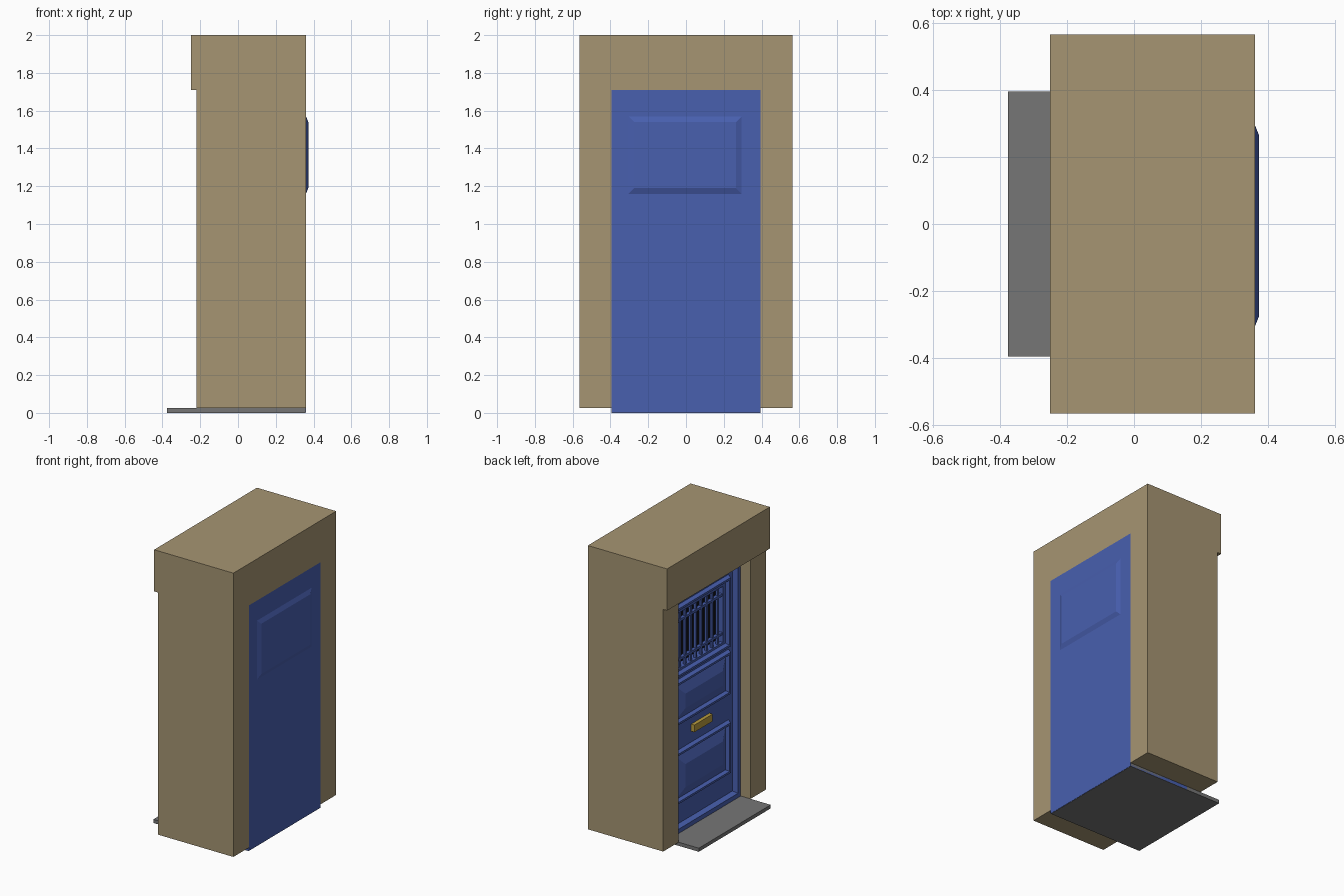
import bpy, bmesh

if "Cube" in bpy.data.objects:
    bpy.data.objects.remove(bpy.data.objects["Cube"])


def material(name, rgb):
    m = bpy.data.materials.new(name)
    m.diffuse_color = (*rgb, 1)
    m.use_nodes = True
    m.node_tree.nodes["Principled BSDF"].inputs["Base Color"].default_value = m.diffuse_color
    return m


STONE = material("sandstone", (0.38, 0.30, 0.17))
BLUE = material("blue_paint", (0.065, 0.115, 0.43))
BRASS = material("brass", (0.48, 0.33, 0.05))
BLACK = material("dark_glass", (0.005, 0.005, 0.007))
GREY = material("step_stone", (0.18, 0.18, 0.18))


def finish(name, bm, mat):
    bmesh.ops.recalc_face_normals(bm, faces=bm.faces)
    me = bpy.data.meshes.new(name)
    bm.to_mesh(me)
    bm.free()
    me.materials.append(mat)
    ob = bpy.data.objects.new(name, me)
    bpy.context.collection.objects.link(ob)
    return ob


def loft(name, rect, steps, mat, ring=False):
    """Stack rectangles (y0, y1, z0, z1), each shrunk by inset at depth x."""
    y0, y1, z0, z1 = rect
    bm = bmesh.new()
    loops = [[bm.verts.new((x, y, z)) for y, z in
              ((y0 + i, z0 + i), (y1 - i, z0 + i), (y1 - i, z1 - i), (y0 + i, z1 - i))]
             for x, i in steps]
    pairs = list(zip(loops, loops[1:]))
    if ring:
        pairs.append((loops[-1], loops[0]))
    else:
        bm.faces.new(loops[0])
        bm.faces.new(loops[-1])
    for a, b in pairs:
        for k in range(4):
            n = (k + 1) % 4
            bm.faces.new((a[k], a[n], b[n], b[k]))
    return finish(name, bm, mat)


def box(name, x0, x1, rect, mat):
    return loft(name, rect, [(x0, 0), (x1, 0)], mat)


def moulding(name, rect, w=0.035, base=-0.11, top=-0.135):
    return loft(name, rect, [(base, 0), (top, w * .3), (top, w * .7), (base, w)], BLUE, True)


# Stone surround: arch-shaped wall profile in y-z, then the projecting lintel
bm = bmesh.new()
profile = [(-.565, .025), (-.395, .025), (-.395, 1.71), (.395, 1.71),
           (.395, .025), (.565, .025), (.565, 2), (-.565, 2)]
face = bm.faces.new([bm.verts.new((-.22, y, z)) for y, z in profile])
ext = bmesh.ops.extrude_face_region(bm, geom=[face], use_keep_orig=True)
bmesh.ops.translate(bm, vec=(.58, 0, 0),
                    verts=[v for v in ext["geom"] if isinstance(v, bmesh.types.BMVert)])
finish("stone_surround", bm, STONE)
box("lintel", -.25, -.219, (-.565, .565, 1.71, 2), STONE)

# Doorstep
box("doorstep", -.375, .358, (-.395, .395, 0, .025), GREY)

# Door slab with a recessed window opening
WIN = (-.25, .25, 1.14, 1.53)
door = box("door_slab", -.11, .36, (-.395, .395, .002, 1.71), BLUE)
cutter = box("window_cutter", -.2, -.05, WIN, BLUE)
cutter.hide_render = True
cutter.hide_set(True)
cut = door.modifiers.new("window", "BOOLEAN")
cut.operation = "DIFFERENCE"
cut.object = cutter
box("window_backing", -.055, -.045, WIN, BLACK)

# Door frame and mouldings around the window and the two panels
loft("door_frame", (-.395, .395, .025, 1.71),
     [(-.10, 0), (-.145, 0), (-.145, .03), (-.10, .045)], BLUE, True)
moulding("window_moulding", (-.31, .31, 1.09, 1.59))
for name, z0, z1 in (("upper", .76, 1.07), ("lower", .21, .58)):
    moulding(name + "_panel_moulding", (-.31, .31, z0, z1))
    loft(name + "_raised_panel", (-.275, .275, z0 + .035, z1 - .035),
         [(-.10, 0), (-.112, 0), (-.14, .07)], BLUE)

# Window grille
for i in range(8):
    y = -.21 + i * .06
    box(f"grille_bar_{i + 1}", -.102, -.086, (y - .008, y + .008, 1.14, 1.53), BLUE)
for i, z in enumerate((1.20, 1.47)):
    box(f"grille_rail_{i + 1}", -.106, -.082, (-.25, .25, z - .008, z + .008), BLUE)

# Letter slot plate
box("letter_slot", -.135, -.10, (-.1, .1, .655, .705), BRASS)

# Raised plate on the rear of the door
loft("rear_raised_plate", (-.305, .295, 1.16, 1.57), [(.35, 0), (.36, 0), (.372, .03)], BLUE)
